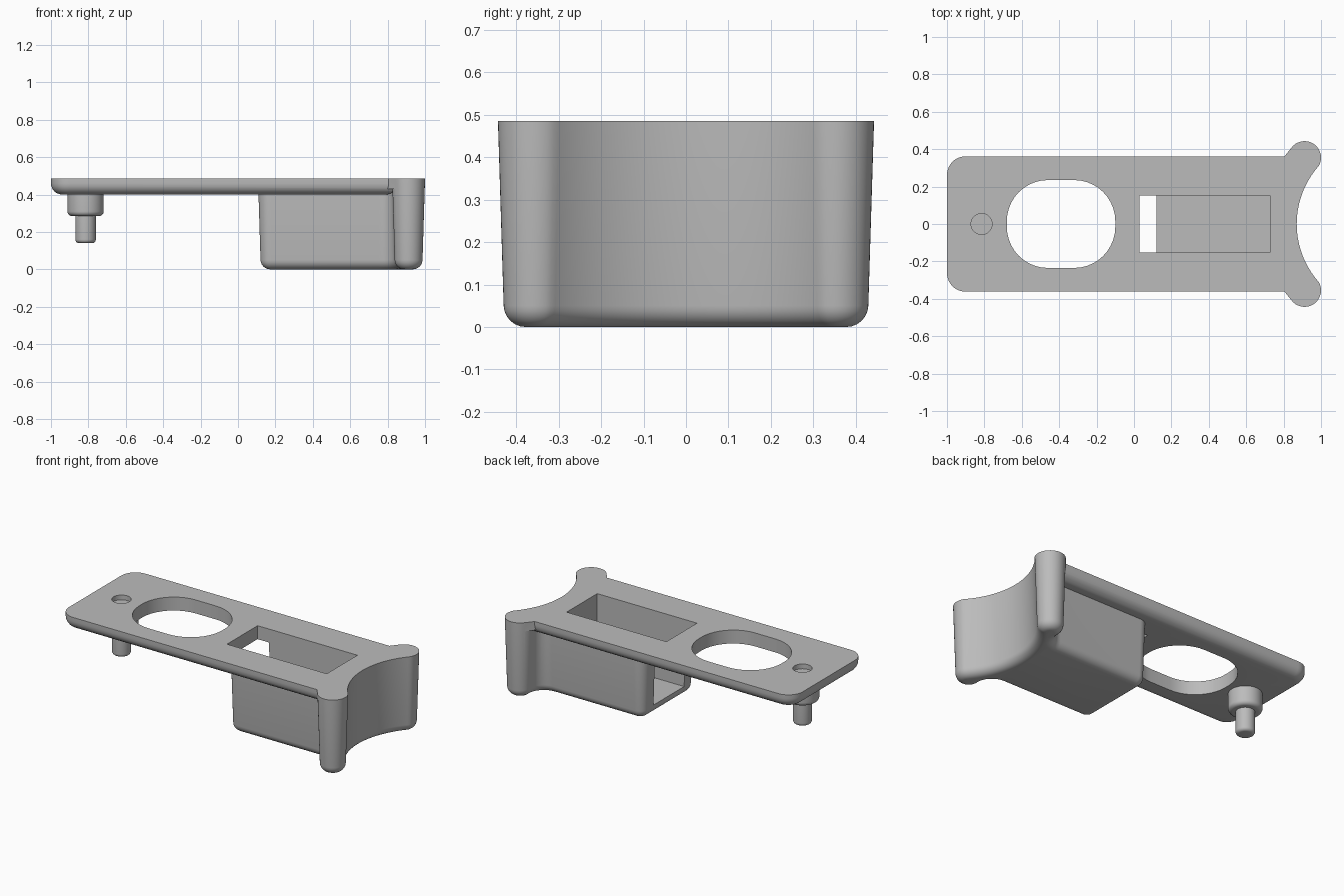
import bpy, bmesh, math
from math import sin, cos, pi, atan2, hypot, sqrt, radians

if "Cube" in bpy.data.objects:
    bpy.data.objects.remove(bpy.data.objects["Cube"])

TOP, UNDER = 0.485, 0.40          # plate top and underside heights

grey = bpy.data.materials.new("plain grey")
grey.diffuse_color = (0.5, 0.5, 0.5, 1)
grey.use_nodes = True
grey.node_tree.nodes["Principled BSDF"].inputs["Base Color"].default_value = grey.diffuse_color


def arc(cx, cy, r, a0, a1, n):
    return [(cx + r * cos(a0 + (a1 - a0) * i / n),
             cy + r * sin(a0 + (a1 - a0) * i / n)) for i in range(n + 1)]


def loft(name, rings):
    """Closed solid through rings given as (outline, z)."""
    bm = bmesh.new()
    loops = [[bm.verts.new((x, y, z)) for x, y in pts] for pts, z in rings]
    n = len(loops[0])
    for a, b in zip(loops, loops[1:]):
        for i in range(n):
            j = (i + 1) % n
            bm.faces.new((a[i], a[j], b[j], b[i]))
    bm.faces.new(loops[0][::-1])
    bm.faces.new(loops[-1])
    bmesh.ops.recalc_face_normals(bm, faces=bm.faces)
    mesh = bpy.data.meshes.new(name)
    bm.to_mesh(mesh)
    bm.free()
    mesh.materials.append(grey)
    ob = bpy.data.objects.new(name, mesh)
    bpy.context.collection.objects.link(ob)
    return ob


def combine(target, other, operation):
    mod = target.modifiers.new(operation, 'BOOLEAN')
    mod.operation, mod.solver, mod.object = operation, 'EXACT', other
    bpy.context.view_layer.objects.active = target
    bpy.ops.object.modifier_apply(modifier=mod.name)
    bpy.data.objects.remove(other)


def rounded_rings(outline, z0, z1, r, draft=0.0, n=6):
    """Rings from a rounded bottom edge up to a flat top, narrowing downward."""
    rings = []
    for i in range(n + 1):
        a = pi / 2 * i / n
        z = z0 + r * (1 - cos(a))
        rings.append((outline(draft * (z1 - z) / (z1 - z0) + r * (1 - sin(a))), z))
    return rings + [(outline(0), z1)]


# outlines, each taking an inward offset d
def rounded_box(x0, x1, w, c, c_right=None):
    def f(d):
        pts = arc(x0 + c, w - c, c - d, pi / 2, pi, 10)
        pts += arc(x0 + c, c - w, c - d, pi, 1.5 * pi, 10)
        if c_right is None:
            return pts + [(x1 - d, d - w), (x1 - d, w - d)]
        pts += arc(x1 - c, c - w, c - d, 1.5 * pi, 2 * pi, 10)
        return pts + arc(x1 - c, w - c, c - d, 0, pi / 2, 10)
    return f


def circle(cx, r):
    return lambda d: arc(cx, 0, r - d, 0, 2 * pi, 40)[:-1]


def block_outline(d):
    lx, ly, lr = 0.912, 0.355, 0.088          # end lobe
    R, cx = 0.468, 1.338                      # concave end
    x0, w, c, f = 0.107, 0.272, 0.07, 0.07    # straight box, corner, fillet
    fy = w + f
    fx = lx - sqrt((lr + f) ** 2 - (fy - ly) ** 2)
    a = atan2(ly, cx - lx)
    b = atan2(ly - fy, lx - fx)
    half = arc(cx, 0, R + d, pi, pi - a, 14)
    half += arc(lx, ly, lr - d, -a, pi + b, 22)[1:]
    half += arc(fx, fy, f + d, b, -pi / 2, 8)[1:]
    half += arc(x0 + c, w - c, c - d, pi / 2, pi, 8)
    return half + [(x, -y) for x, y in half[:0:-1]]


# flat plate with a rounded lower edge
body = loft("holder_body", rounded_rings(rounded_box(-1, 0.85, 0.362, 0.1),
                                         UNDER, TOP, 0.06))
# tapered block with a concave end between two lobes
block = loft("block", rounded_rings(block_outline, 0, TOP, 0.05, draft=0.015))
combine(body, block, 'UNION')

# small necks between plate edges and lobes
for s in (1, -1):
    tri = [(0.80, 0.355 * s), (0.805, 0.362 * s), (0.842, 0.408 * s), (0.87, 0.355 * s)]
    combine(body, loft("neck", [(tri, 0.43), (tri, TOP)]), 'UNION')

# oval opening through the plate
oval = rounded_box(-0.68, -0.10, 0.235, 0.22, c_right=True)(0)
combine(body, loft("oval_cutter", [(oval, 0.3), (oval, 0.6)]), 'DIFFERENCE')

# pocket that breaks out through the inner end of the block
pocket = [(0.03, -0.153), (0.728, -0.153), (0.728, 0.153), (0.03, 0.153)]
combine(body, loft("pocket_cutter", [(pocket, 0.06), (pocket, 0.6)]), 'DIFFERENCE')

# shallow round recess above the pin
recess = circle(-0.815, 0.056)(0)
combine(body, loft("recess_cutter", [(recess, TOP - 0.03), (recess, 0.6)]), 'DIFFERENCE')

# stepped locating pin under the plate
boss = loft("pin_boss", rounded_rings(circle(-0.815, 0.097), 0.285, 0.41, 0.025))
pin = loft("locating_pin", rounded_rings(circle(-0.815, 0.055), 0.14, 0.30, 0.02))

for ob in (body, boss, pin):
    bpy.ops.object.select_all(action='DESELECT')
    ob.select_set(True)
    bpy.context.view_layer.objects.active = ob
    bpy.ops.object.shade_smooth_by_angle(angle=radians(30))
